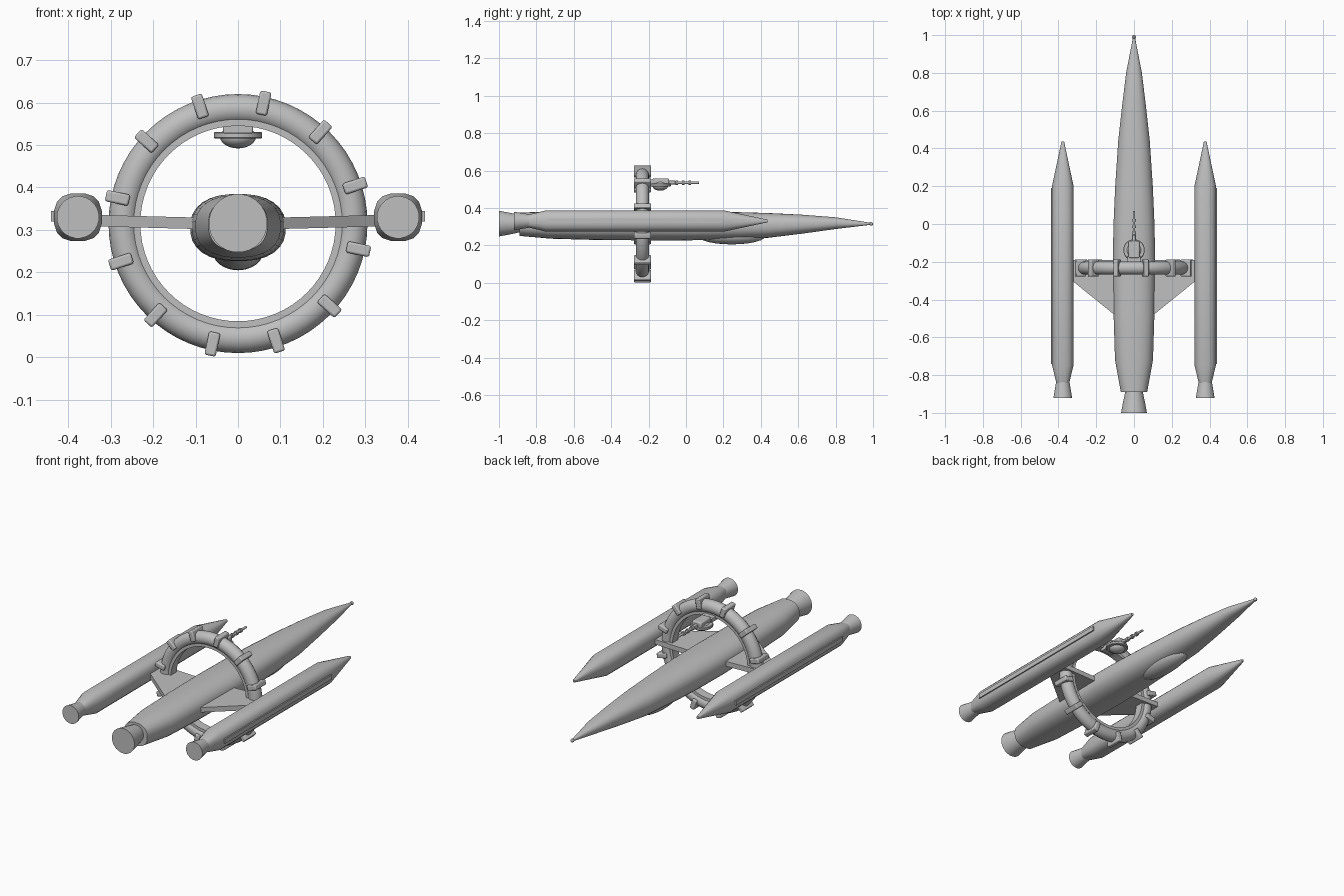
import bpy, bmesh, math
from mathutils import Matrix, Vector

if "Cube" in bpy.data.objects:
    bpy.data.objects.remove(bpy.data.objects["Cube"])

grey = bpy.data.materials.new("plain grey")
grey.diffuse_color = (0.52, 0.52, 0.52, 1)
grey.use_nodes = True
grey.node_tree.nodes["Principled BSDF"].inputs["Base Color"].default_value = grey.diffuse_color


def finish(name, bm, bevel=0, angle=30):
    bmesh.ops.recalc_face_normals(bm, faces=bm.faces)
    me = bpy.data.meshes.new(name)
    bm.to_mesh(me)
    bm.free()
    me.materials.append(grey)
    ob = bpy.data.objects.new(name, me)
    bpy.context.collection.objects.link(ob)
    if bevel:
        m = ob.modifiers.new("bevel", 'BEVEL')
        m.width, m.segments = bevel, 2
    bpy.ops.object.select_all(action='DESELECT')
    ob.select_set(True)
    bpy.context.view_layer.objects.active = ob
    bpy.ops.object.shade_smooth_by_angle(angle=math.radians(angle))
    return ob


def power(v, e):
    return math.copysign(abs(v) ** (2 / e), v)


def loft(name, sections, x=0, n=24, e=2.0):
    """Skin rounded cross-sections (y, half width, bottom z, top z) along y."""
    bm = bmesh.new()
    rings = []
    for y, w, lo, hi in sections:
        ring = []
        for i in range(n):
            a = 2 * math.pi * (i + 0.5) / n
            ring.append(bm.verts.new((x + w * power(math.cos(a), e), y,
                                      (lo + hi) / 2 + (hi - lo) / 2 * power(math.sin(a), e))))
        rings.append(ring)
    for r, q in zip(rings, rings[1:]):
        for i in range(n):
            bm.faces.new((r[i], r[(i + 1) % n], q[(i + 1) % n], q[i]))
    bm.faces.new(rings[0])
    bm.faces.new(rings[-1])
    return finish(name, bm)


def rod(name, points, x, z, n=24):
    """Round part along y from (y, radius) points."""
    return loft(name, [(y, r, z - r, z + r) for y, r in points], x, n)


def box(name, loc, size, bevel=0, turn=0):
    bm = bmesh.new()
    m = Matrix.Translation(loc) @ Matrix.Rotation(turn, 4, 'Y') @ Matrix.Diagonal((*size, 1))
    bmesh.ops.create_cube(bm, size=1, matrix=m)
    return finish(name, bm, bevel)


def ball(name, loc, radii, n=24):
    bm = bmesh.new()
    bmesh.ops.create_uvsphere(bm, u_segments=n, v_segments=n // 2, radius=1,
                              matrix=Matrix.Translation(loc) @ Matrix.Diagonal((*radii, 1)))
    return finish(name, bm)


def spin(name, profile, centre, axis, n=64, closed=True):
    """Revolve (radius, offset along axis) points round the y or z axis."""
    bm = bmesh.new()
    rings = []
    for i in range(n):
        a = 2 * math.pi * i / n
        c, s = math.cos(a), math.sin(a)
        rings.append([bm.verts.new(Vector(centre) + Vector((r * c, o, r * s) if axis == 'Y' else (r * c, r * s, o)))
                      for r, o in profile])
    k = len(profile)
    for i in range(n):
        p, q = rings[i], rings[(i + 1) % n]
        for j in range(k if closed else k - 1):
            bm.faces.new((p[j], p[(j + 1) % k], q[(j + 1) % k], q[j]))
    if not closed:
        for j in (0, k - 1):
            bm.faces.new([r[j] for r in rings])
    return finish(name, bm)


# Central hull with belly blister, nose bead and main engine
loft("hull", [(-0.89, 0.07, 0.25, 0.375), (-0.72, 0.101, 0.235, 0.382), (-0.47, 0.109, 0.228, 0.385),
              (-0.2, 0.113, 0.226, 0.385), (0.0, 0.109, 0.226, 0.384), (0.2, 0.1, 0.23, 0.38),
              (0.44, 0.084, 0.24, 0.373), (0.62, 0.064, 0.262, 0.364), (0.8, 0.042, 0.287, 0.35),
              (0.99, 0.005, 0.31, 0.32)], n=28, e=2.35)
ball("nose_bead", (0, 0.99, 0.315), (0.01, 0.01, 0.01), 12)
ball("belly_blister", (0, 0.245, 0.25), (0.06, 0.18, 0.045))
rod("main_nozzle", [(-1.0, 0.069), (-0.95, 0.06), (-0.88, 0.045)], 0, 0.316)

# Side pods, their engines, outer rails and the wings that carry them
for s, side in ((1, "right"), (-1, "left")):
    x = s * 0.377
    loft(side + "_pod", [(-0.845, 0.034, 0.296, 0.364), (-0.75, 0.057, 0.273, 0.387),
                         (0.205, 0.057, 0.273, 0.387), (0.437, 0.007, 0.323, 0.337)], x, 16, 2.6)
    rod(side + "_pod_nozzle", [(-0.92, 0.05), (-0.88, 0.043), (-0.83, 0.035)], x, 0.33)
    box(side + "_pod_rail", (s * 0.434, -0.275, 0.332), (0.012, 0.93, 0.025))
    bm = bmesh.new()
    for dz in (-0.0135, 0.0135):
        bm.faces.new([bm.verts.new((s * px, py, pz + dz)) for px, py, pz in
                      ((0.07, -0.19, 0.315), (0.34, -0.19, 0.322), (0.34, -0.29, 0.322), (0.07, -0.508, 0.315))])
    bm.verts.ensure_lookup_table()
    for i in range(4):
        j = (i + 1) % 4
        bm.faces.new([bm.verts[k] for k in (i, j, j + 4, i + 4)])
    finish(side + "_wing", bm)

# Ring around the hull with an inner band and twelve clamps
RY, RZ = -0.233, 0.315
tube = [(0.27 + 0.035 * math.cos(t * math.pi / 8), 0.035 * math.sin(t * math.pi / 8)) for t in range(16)]
spin("ring_tube", tube, (0, RY, RZ), 'Y')
spin("ring_inner_band", [(0.23, -0.025), (0.25, -0.025), (0.25, 0.025), (0.23, 0.025)], (0, RY, RZ), 'Y')
for k in range(12):
    a = math.radians(18 + 30 * k)
    box("ring_clamp_%d" % (k + 1), (0.29 * math.cos(a), RY, RZ + 0.29 * math.sin(a)),
        (0.056, 0.092, 0.027), 0.005, -a)

# Gun turret hanging inside the top of the ring
box("turret_mount", (0, -0.2, 0.54), (0.07, 0.06, 0.025), 0.003)
spin("turret_plate", [(0.054, 0.515), (0.057, 0.518), (0.057, 0.528), (0.054, 0.531)],
     (0, -0.138, 0), 'Z', 32, False)
ball("turret_dome", (0, -0.138, 0.519), (0.042, 0.042, 0.027))
box("turret_housing", (0, -0.135, 0.54), (0.058, 0.09, 0.034), 0.006)
rod("gun_barrel", [(-0.1, 0.011), (-0.06, 0.011), (-0.055, 0.007), (0.07, 0.006)], 0, 0.535, 12)
for k, y in enumerate((-0.05, -0.015, 0.02)):
    rod("barrel_collar_%d" % (k + 1), [(y - 0.006, 0.012), (y + 0.006, 0.012)], 0, 0.535, 12)
